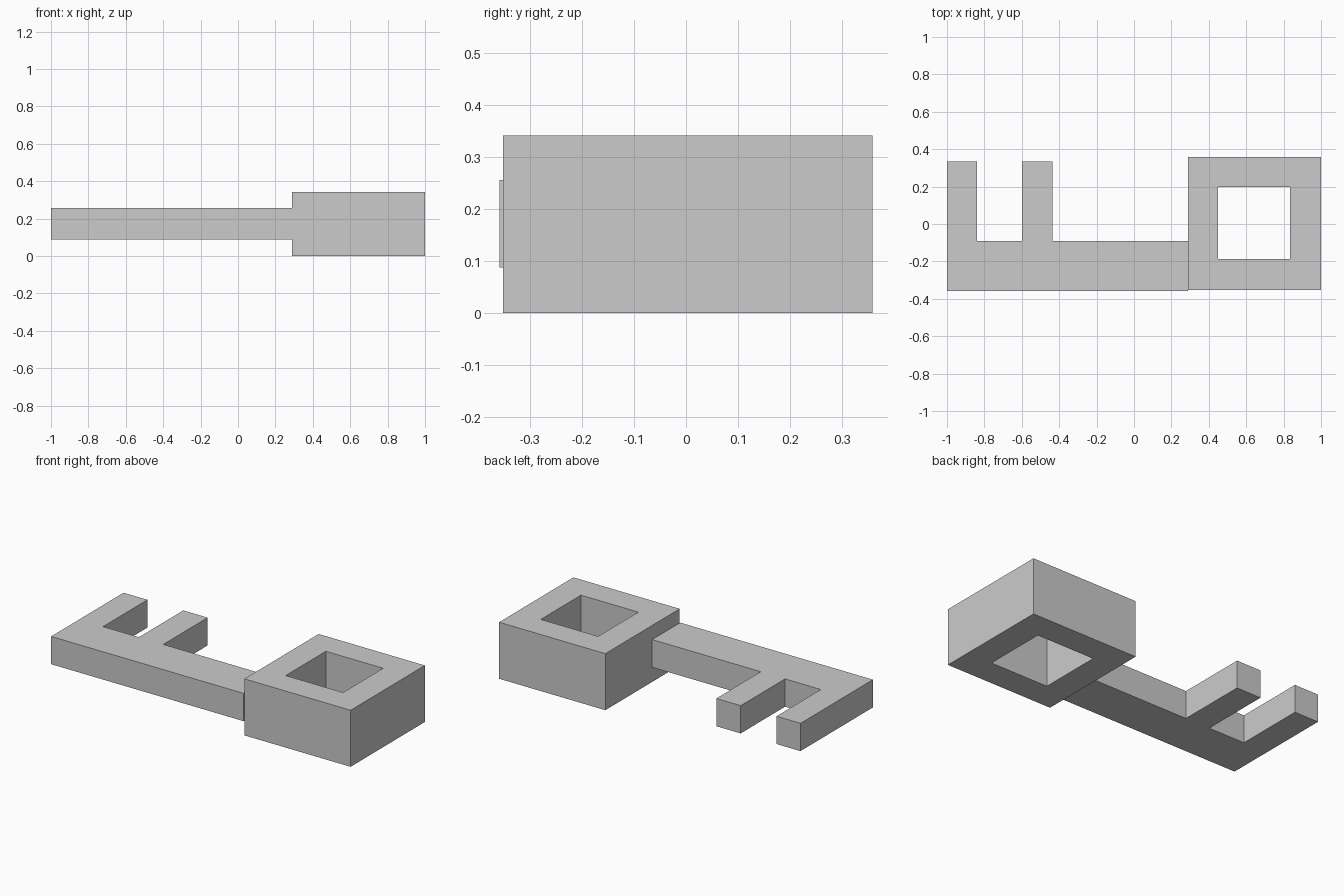
import bpy, bmesh

if "Cube" in bpy.data.objects:
    bpy.data.objects.remove(bpy.data.objects["Cube"])


def rect(x0, x1, y0, y1):
    return [(x0, y0), (x1, y0), (x1, y1), (x0, y1)]


def make_object(name, bm):
    bmesh.ops.recalc_face_normals(bm, faces=bm.faces)
    mesh = bpy.data.meshes.new(name)
    bm.to_mesh(mesh)
    bm.free()
    obj = bpy.data.objects.new(name, mesh)
    bpy.context.collection.objects.link(obj)
    return obj


def extrude_up(bm, height):
    # Give flat faces thickness, keeping the base as the underside
    ext = bmesh.ops.extrude_face_region(bm, geom=bm.faces[:], use_keep_orig=True)
    verts = [g for g in ext["geom"] if isinstance(g, bmesh.types.BMVert)]
    bmesh.ops.translate(bm, verts=verts, vec=(0, 0, height))


# Key shaft with two teeth, one continuous profile
bm = bmesh.new()
profile = [(-1, -0.358), (0.289, -0.358), (0.289, -0.09), (-0.437, -0.09),
           (-0.437, 0.334), (-0.6, 0.334), (-0.6, -0.09), (-0.84, -0.09),
           (-0.84, 0.334), (-1, 0.334)]
bm.faces.new([bm.verts.new((x, y, 0.088)) for x, y in profile])
extrude_up(bm, 0.168)
make_object("key_shaft", bm)

# Square key handle with a square through-hole
bm = bmesh.new()
outer = [bm.verts.new((x, y, 0)) for x, y in rect(0.289, 1.0, -0.352, 0.358)]
inner = [bm.verts.new((x, y, 0)) for x, y in rect(0.45, 0.834, -0.187, 0.197)]
for i in range(4):
    j = (i + 1) % 4
    bm.faces.new((outer[i], outer[j], inner[j], inner[i]))
extrude_up(bm, 0.342)
make_object("key_handle", bm)
